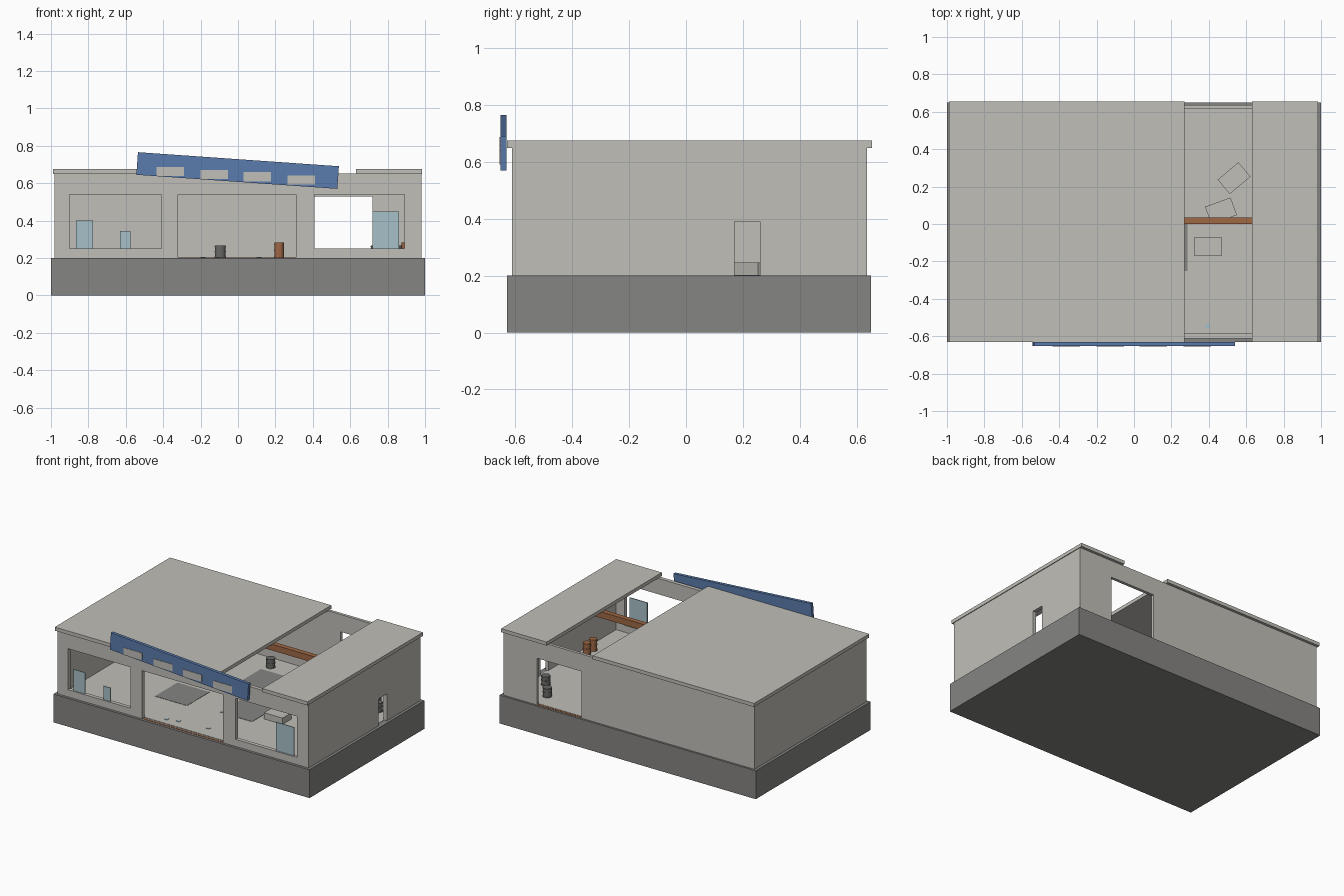
import bpy, bmesh, math
from mathutils import Matrix, Vector

if "Cube" in bpy.data.objects:
    bpy.data.objects.remove(bpy.data.objects["Cube"])


def mat(name, r, g, b):
    m = bpy.data.materials.new(name)
    m.diffuse_color = (r, g, b, 1)
    m.use_nodes = True
    m.node_tree.nodes["Principled BSDF"].inputs["Base Color"].default_value = m.diffuse_color
    return m


PLASTER = mat("plaster", 0.53, 0.52, 0.48)
CONCRETE = mat("concrete", 0.235, 0.232, 0.225)
BLUE = mat("sign blue", 0.105, 0.2, 0.42)
WOOD = mat("brown", 0.35, 0.14, 0.06)
GLASS = mat("pale glass", 0.39, 0.53, 0.58)
METAL = mat("dark metal", 0.14, 0.14, 0.135)


def finish(bm, name, material):
    me = bpy.data.meshes.new(name)
    bm.to_mesh(me)
    bm.free()
    me.materials.append(material)
    ob = bpy.data.objects.new(name, me)
    bpy.context.collection.objects.link(ob)
    return ob


def boxes(name, material, spans):
    """One object from boxes given as (x0, x1, y0, y1, z0, z1)."""
    bm = bmesh.new()
    for x0, x1, y0, y1, z0, z1 in spans:
        m = Matrix.Translation(((x0 + x1) / 2, (y0 + y1) / 2, (z0 + z1) / 2))
        m = m @ Matrix.Diagonal((x1 - x0, y1 - y0, z1 - z0, 1))
        bmesh.ops.create_cube(bm, size=1, matrix=m)
    return finish(bm, name, material)


def wall(name, a0, a1, t0, t1, openings, along_y=False):
    """Wall from a0 to a1 with thickness t0..t1; openings are (a, b, sill, head)."""
    z0, z1 = 0.2, 0.652
    parts, a = [], a0
    for oa, ob, sill, head in openings:
        parts += [(a, oa, z0, z1), (oa, ob, head, z1)]
        if sill > z0:
            parts.append((oa, ob, z0, sill))
        a = ob
    parts.append((a, a1, z0, z1))
    if along_y:
        spans = [(t0, t1, p, q, u, v) for p, q, u, v in parts]
    else:
        spans = [(p, q, t0, t1, u, v) for p, q, u, v in parts]
    return boxes(name, PLASTER, spans)


def turned_box(name, material, size, loc, axis, degrees):
    bm = bmesh.new()
    m = (Matrix.Translation(loc) @ Matrix.Rotation(math.radians(degrees), 4, axis)
         @ Matrix.Diagonal((*size, 1)))
    bmesh.ops.create_cube(bm, size=1, matrix=m)
    return finish(bm, name, material)


def barrel(name, material, x, y, r, h):
    """Upright drum with raised hoops."""
    bm = bmesh.new()
    for z, hh, rr in ((h / 2, h, r * 0.94), (h * 0.04, h * 0.08, r),
                      (h * 0.5, h * 0.08, r), (h * 0.92, h * 0.08, r)):
        bmesh.ops.create_cone(bm, cap_ends=True, segments=16, radius1=rr, radius2=rr,
                              depth=hh, matrix=Matrix.Translation((x, y, 0.202 + z)))
    return finish(bm, name, material)


# Ground slab and interior floor
boxes("foundation", CONCRETE, [(-1, 1, -0.63, 0.65, 0, 0.2)])
boxes("floor", PLASTER, [(-0.96, 0.96, -0.587, 0.617, 0.198, 0.202)])

# Outer walls with window and door openings
wall("front_wall", -0.98, 0.98, -0.612, -0.585,
     [(-0.9, -0.41, 0.25, 0.54), (-0.32, 0.31, 0.2, 0.54), (0.41, 0.89, 0.25, 0.54)])
wall("back_wall", -0.98, 0.98, 0.615, 0.636, [(0.37, 0.72, 0.2, 0.53)])
wall("left_wall", -0.585, 0.615, -0.98, -0.955, [], True)
wall("right_wall", -0.585, 0.615, 0.955, 0.98, [(0.17, 0.26, 0.2, 0.39)], True)

# Roof in two slabs with an open strip between
boxes("roof_left", PLASTER, [(-0.99, 0.27, -0.63, 0.655, 0.65, 0.675)])
boxes("roof_right", PLASTER, [(0.63, 0.985, -0.63, 0.655, 0.65, 0.675)])
boxes("roof_beam", WOOD, [(-0.955, 0.955, 0.0, 0.035, 0.605, 0.649)])

# Slanted sign board with plain pale plates
turned_box("sign_board", BLUE, (1.077, 0.022, 0.121), (-0.002, -0.642, 0.668), 'Y', 4)
boxes("sign_plates", PLASTER,
      [(x, x + 0.147, -0.656, -0.65, z, z + 0.05)
       for x, z in ((-0.436, 0.638), (-0.201, 0.622), (0.029, 0.609), (0.264, 0.592))])

# Remaining panes in the windows
boxes("window_panes", GLASS,
      [(x0, x1, -0.602, -0.596, 0.25, z1)
       for x0, x1, z1 in ((-0.865, -0.775, 0.4), (-0.63, -0.575, 0.345), (0.72, 0.86, 0.45))])
boxes("glass_scraps", GLASS,
      [(x, x + 0.025, y, y + 0.02, 0.202, 0.205)
       for x, y in ((0.38, -0.555), (-0.2, -0.54), (-0.12, -0.52), (0.1, -0.5))])

# Thresholds, inner door panel and dark floor patches
boxes("thresholds", WOOD, [(-0.32, 0.31, -0.612, -0.6, 0.198, 0.202),
                           (0.37, 0.72, 0.622, 0.636, 0.198, 0.202)])
boxes("inner_door_panel", PLASTER, [(-0.555, -0.47, 0.609, 0.615, 0.202, 0.385)])
boxes("floor_patches", CONCRETE,
      [(x - 0.125, x + 0.125, y - 0.125, y + 0.125, 0.201, 0.204)
       for x, y in ((0.16, -0.125), (-0.32, -0.165), (0.0, 0.31))])

# Loose blocks lying under the roof gap
for i, (x, y, turn) in enumerate(((0.395, -0.12, 0), (0.465, 0.07, 20), (0.535, 0.245, 40))):
    turned_box(f"loose_block_{i + 1}", PLASTER, (0.145, 0.1, 0.045),
               Vector((x, y, 0.224)), 'Z', turn)

# Drums
for i, (x, y) in enumerate(((-0.095, 0.5), (0.74, 0.49), (0.85, 0.35))):
    barrel(f"metal_drum_{i + 1}", METAL, x, y, 0.031, 0.064)
for i, (x, y) in enumerate(((0.22, 0.3), (0.9, -0.18), (0.9, -0.25))):
    barrel(f"brown_drum_{i + 1}", WOOD, x, y, 0.027, 0.08)
